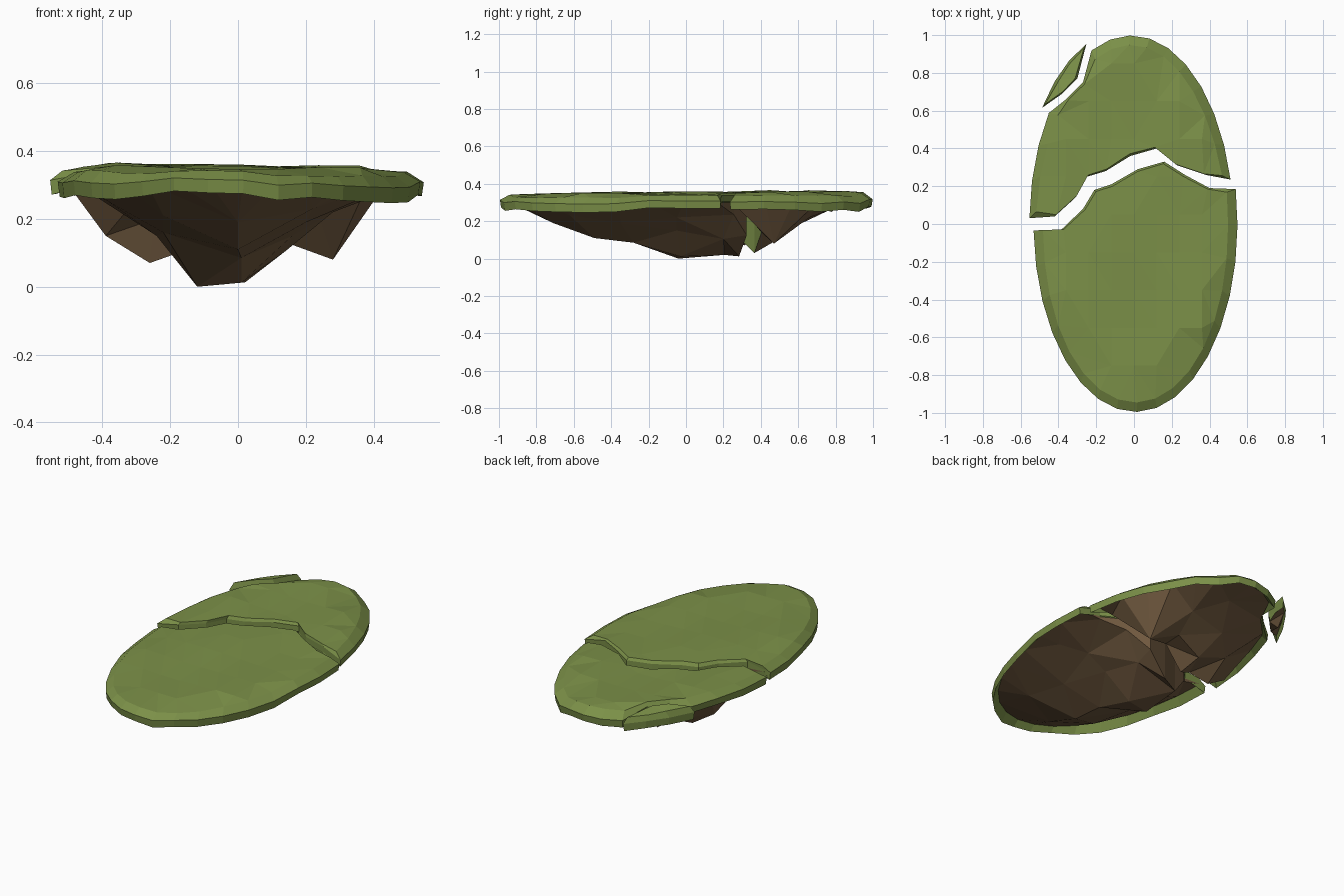
import bpy, bmesh, math, random
from mathutils import Vector
from mathutils.geometry import delaunay_2d_cdt

if "Cube" in bpy.data.objects:
    bpy.data.objects.remove(bpy.data.objects["Cube"])

random.seed(4)


def material(name, rgb):
    m = bpy.data.materials.new(name)
    m.diffuse_color = (*rgb, 1)
    m.use_nodes = True
    m.node_tree.nodes["Principled BSDF"].inputs["Base Color"].default_value = m.diffuse_color
    return m


GRASS = material("grass", (0.20, 0.28, 0.065))
DIRT = material("dirt", (0.17, 0.105, 0.052))


def arc(cx, cy, a0, a1, n):
    """Outer rim points (no depth) along the island ellipse."""
    out = []
    for i in range(n):
        a = math.radians(a0 + (a1 - a0) * i / (n - 1))
        out.append((cx + 0.54 * math.cos(a), cy + 0.995 * math.sin(a), None))
    return out


def top_z(x, y):
    return 0.353 + 0.007 * math.sin(9 * x + 2) * math.cos(6 * y) + 0.006 * y - 0.012 * x


def cap(bm, ring, inner, mat):
    """Triangulated faceted cap over a ring of verts with extra interior points."""
    n = len(ring)
    pts = [v.co.xy for v in ring] + [Vector(p[:2]) for p in inner]
    edges = [(i, (i + 1) % n) for i in range(n)]
    co, _, faces, orig, _, _ = delaunay_2d_cdt(pts, edges, [], 1, 1e-5)
    made = {}

    def vert(i):
        if i not in made:
            src = orig[i][0] if orig[i] else None
            if src is not None and src < n:
                made[i] = ring[src]
            else:
                z = inner[src - n][2] if src is not None else 0.3
                made[i] = bm.verts.new((co[i].x, co[i].y, z))
        return made[i]

    for f in faces:
        try:
            bm.faces.new([vert(i) for i in f]).material_index = mat
        except ValueError:
            pass


def bridge(bm, a, b, mat):
    n = len(a)
    for i in range(n):
        j = (i + 1) % n
        vs = list(dict.fromkeys([a[i], a[j], b[j], b[i]]))
        if len(vs) > 2:
            bm.faces.new(vs).material_index = mat


def island(name, outline, target, rim, dirt_points, wall_mat):
    """Grass slab with drooping lip, crack walls and a faceted dirt underside."""
    bm = bmesh.new()
    target = Vector(target)
    rings = [[], [], [], [], []]
    for x, y, depth in outline:
        p = Vector((x, y))
        d = (target - p).normalized()
        j = random.uniform(-1, 1)
        if depth is None:
            tilt = -0.015 * x
            steps = [(rim, top_z(x, y) - 0.015 + 0.006 * j),
                     (0, 0.308 + 0.012 * j + tilt),
                     (0.006, 0.266 + 0.016 * j + tilt), (rim * 0.8, 0.306)]
        else:
            steps = [(0.012, top_z(x, y)), (0, 0.338), (0, 0.304), (0.006, 0.3)]
        for ring, (s, z) in zip(rings, steps):
            q = p + d * s
            ring.append(bm.verts.new((q.x, q.y, z)))
        last = rings[3][-1]
        if depth is not None:
            last = bm.verts.new((last.co.x, last.co.y, depth))
        rings[4].append(last)
    # grass top: gently uneven grid of facets, kept clear of the rim
    grid = [(x * 0.12, y * 0.2 + 0.05, top_z(x * 0.12, y * 0.2 + 0.05))
            for x in range(-3, 4) for y in range(-4, 5)]
    grid = [g for g in grid
            if min((v.co.xy - Vector(g[:2])).length for v in rings[0]) > 0.07]
    cap(bm, rings[0], grid, 0)
    # rim, crack wall, dirt underside
    for k in range(3):
        bridge(bm, rings[k], rings[k + 1], 0)
    bridge(bm, rings[3], rings[4], wall_mat)
    cap(bm, rings[4], dirt_points, 1)
    loose = [v for v in bm.verts if not v.link_faces]
    bmesh.ops.delete(bm, geom=loose, context='VERTS')
    bmesh.ops.recalc_face_normals(bm, faces=bm.faces)
    mesh = bpy.data.meshes.new(name)
    bm.to_mesh(mesh)
    bm.free()
    mesh.materials.append(GRASS)
    mesh.materials.append(DIRT)
    ob = bpy.data.objects.new(name, mesh)
    bpy.context.collection.objects.link(ob)


# front half: rim arc, then the zigzag crack (x, y, depth of wall)
front_crack = [(0.40, 0.19, 0.285), (0.27, 0.26, 0.235), (0.16, 0.33, 0.125),
               (0.02, 0.29, 0.012), (-0.12, 0.21, 0.02), (-0.21, 0.18, 0.13),
               (-0.27, 0.08, 0.19), (-0.385, -0.03, 0.28)]
front_dirt = [(-0.12, -0.04, 0.0), (0.01, -0.03, 0.012), (0.01, -0.28, 0.085),
              (0.0, -0.49, 0.11), (0.0, -0.71, 0.19), (-0.22, -0.3, 0.16),
              (0.2, -0.35, 0.19), (-0.22, -0.6, 0.21), (0.22, -0.62, 0.23),
              (0.28, -0.05, 0.22), (0.14, 0.2, 0.105), (0.16, -0.05, 0.15),
              (-0.24, -0.08, 0.15), (0.4, -0.15, 0.275), (-0.38, -0.32, 0.25)]
island("front_island", arc(0.008, 0, 182, 370.7, 18) + front_crack,
       (0, 0), 0.05, front_dirt, 1)

# back half: rim arc, chip crack, rim arc, main crack
chip_crack = [(-0.27, 0.75, 0.28), (-0.36, 0.66, 0.265)]
back_crack = [(-0.42, 0.04, 0.28), (-0.31, 0.14, 0.25), (-0.25, 0.25, 0.2),
              (-0.15, 0.28, 0.11), (-0.02, 0.36, 0.03), (0.12, 0.40, 0.14),
              (0.23, 0.31, 0.25), (0.38, 0.26, 0.285)]
back_dirt = [(-0.26, 0.31, 0.07), (-0.39, 0.29, 0.15), (0.28, 0.47, 0.08),
             (-0.06, 0.47, 0.09), (0.12, 0.52, 0.14), (-0.24, 0.48, 0.15),
             (-0.1, 0.62, 0.19), (0.14, 0.66, 0.22), (0.0, 0.8, 0.275)]
island("back_island",
       arc(-0.014, 0.003, 13.5, 113, 10) + chip_crack
       + arc(-0.014, 0.003, 144, 178.4, 4) + back_crack,
       (-0.05, 0.5), 0.05, back_dirt, 0)

# small broken-off chip
island("island_chip",
       arc(-0.05, 0.03, 112, 144, 4) + [(-0.38, 0.69, 0.27), (-0.30, 0.77, 0.27)],
       (-0.355, 0.775), 0.025, [(-0.36, 0.78, 0.25)], 0)
